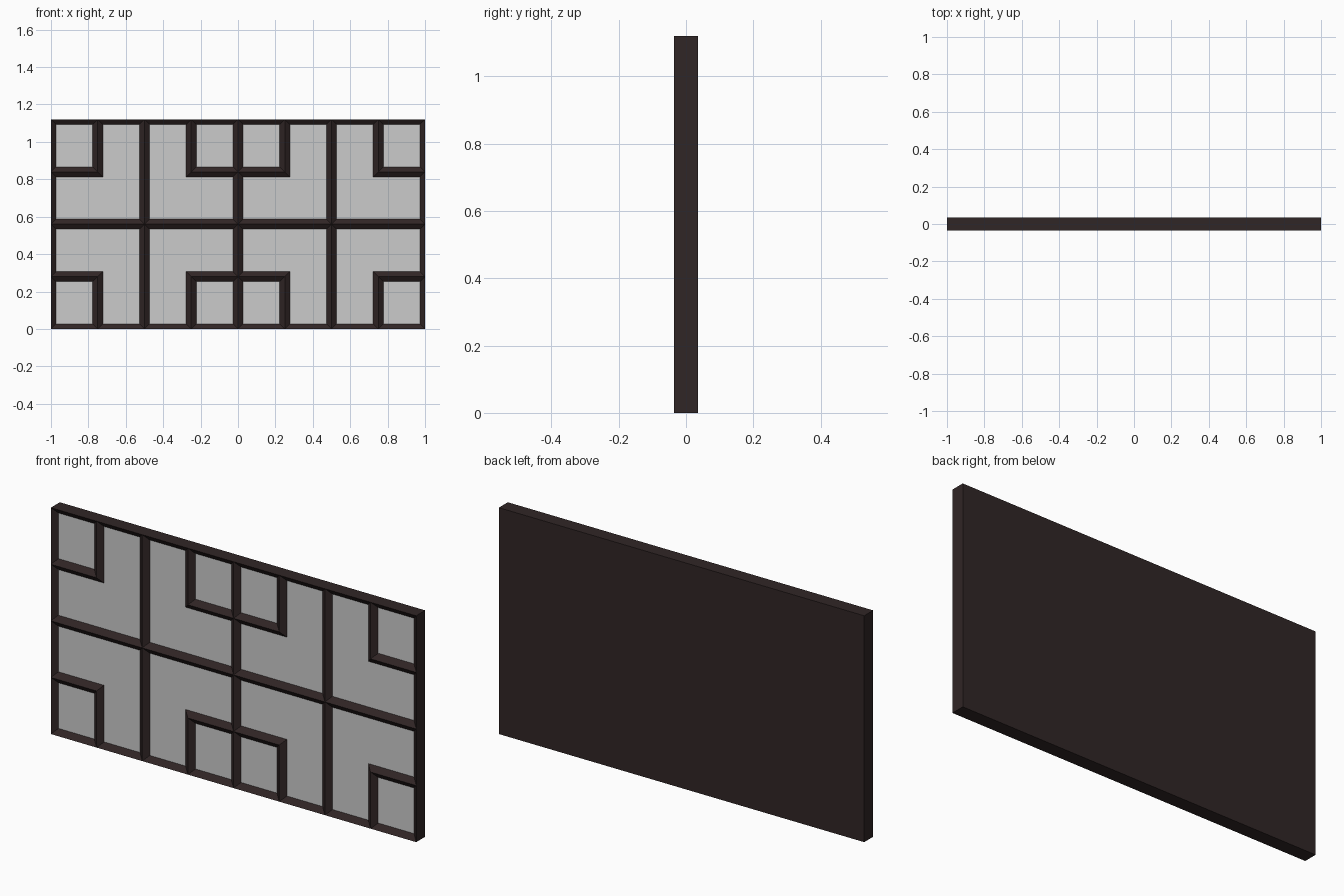
import bpy, bmesh
from mathutils import Vector

if "Cube" in bpy.data.objects:
    bpy.data.objects.remove(bpy.data.objects["Cube"])

W, H = 1.0, 1.12            # half width, height
FRONT, BACK = -0.035, 0.035
PANE = -0.014               # depth of the pane surface
R = 0.027                   # half width of a moulding


def material(name, col):
    m = bpy.data.materials.new(name)
    m.diffuse_color = (*col, 1)
    m.use_nodes = True
    m.node_tree.nodes["Principled BSDF"].inputs["Base Color"].default_value = m.diffuse_color
    return m


wood = material("dark wood", (0.030, 0.019, 0.019))
pale = material("pale grey pane", (0.60, 0.60, 0.60))


def finish(name, bm, mat):
    bmesh.ops.recalc_face_normals(bm, faces=bm.faces)
    me = bpy.data.meshes.new(name)
    bm.to_mesh(me)
    bm.free()
    me.materials.append(mat)
    ob = bpy.data.objects.new(name, me)
    bpy.context.collection.objects.link(ob)
    return ob


def box(name, x, y0, y1, z0, z1, mat):
    bm = bmesh.new()
    bmesh.ops.create_cube(bm, size=1)
    for v in bm.verts:
        v.co = (v.co.x * 2 * x, y0 if v.co.y < 0 else y1, z0 if v.co.z < 0 else z1)
    return finish(name, bm, mat)


def sweep(name, path, profile, mat, closed=False):
    """Sweep a (sideways offset, y) profile along an x-z path with mitred corners."""
    bm = bmesh.new()
    pts = [Vector(p) for p in path]
    n = len(pts)
    rings = []
    for i, p in enumerate(pts):
        before = (p - pts[i - 1]).normalized() if closed or i > 0 else None
        after = (pts[(i + 1) % n] - p).normalized() if closed or i < n - 1 else None
        a, b = before or after, after or before
        na, nb = Vector((-a.y, a.x)), Vector((-b.y, b.x))
        side = (na + nb) / (1 + na.dot(nb))
        rings.append([bm.verts.new((p.x + side.x * o, y, p.y + side.y * o))
                      for o, y in profile])
    k = len(profile)
    for i in range(n if closed else n - 1):
        r, s = rings[i], rings[(i + 1) % n]
        for j in range(k):
            bm.faces.new((r[j], r[(j + 1) % k], s[(j + 1) % k], s[j]))
    if not closed:
        bm.faces.new(rings[0])
        bm.faces.new(rings[-1])
    return finish(name, bm, mat)


# solid backing and the pane sheet set into it
box("back_panel", W - 0.01, PANE + 0.004, BACK, 0.01, H - 0.01, wood)
box("pane_sheet", W - 0.015, PANE, PANE + 0.006, 0.015, H - 0.015, pale)

# outer frame, sloping inwards to the panes
sweep("outer_frame", [(-W, 0), (W, 0), (W, H), (-W, H)],
      [(0, BACK), (0, FRONT), (R, PANE), (R, BACK)], wood, closed=True)

# ridged bars
ridge = [(-R, PANE + 0.002), (-R, PANE), (0, FRONT), (R, PANE), (R, PANE + 0.002)]
sweep("middle_rail", [(-W, H / 2), (W, H / 2)], ridge, wood)
for i, x in enumerate((-0.5, 0, 0.5)):
    sweep(f"upright_bar_{i + 1}", [(x, 0), (x, H)], ridge, wood)

# small squares along the top and bottom edges
for row, edge, z in (("bottom", 0, 0.28), ("top", H, 0.84)):
    sweep(f"{row}_centre_moulding",
          [(-0.25, edge), (-0.25, z), (0.25, z), (0.25, edge)], ridge, wood)
    for side, s in (("left", -1), ("right", 1)):
        sweep(f"{row}_{side}_corner_moulding",
              [(0.75 * s, edge), (0.75 * s, z), (W * s, z)], ridge, wood)
